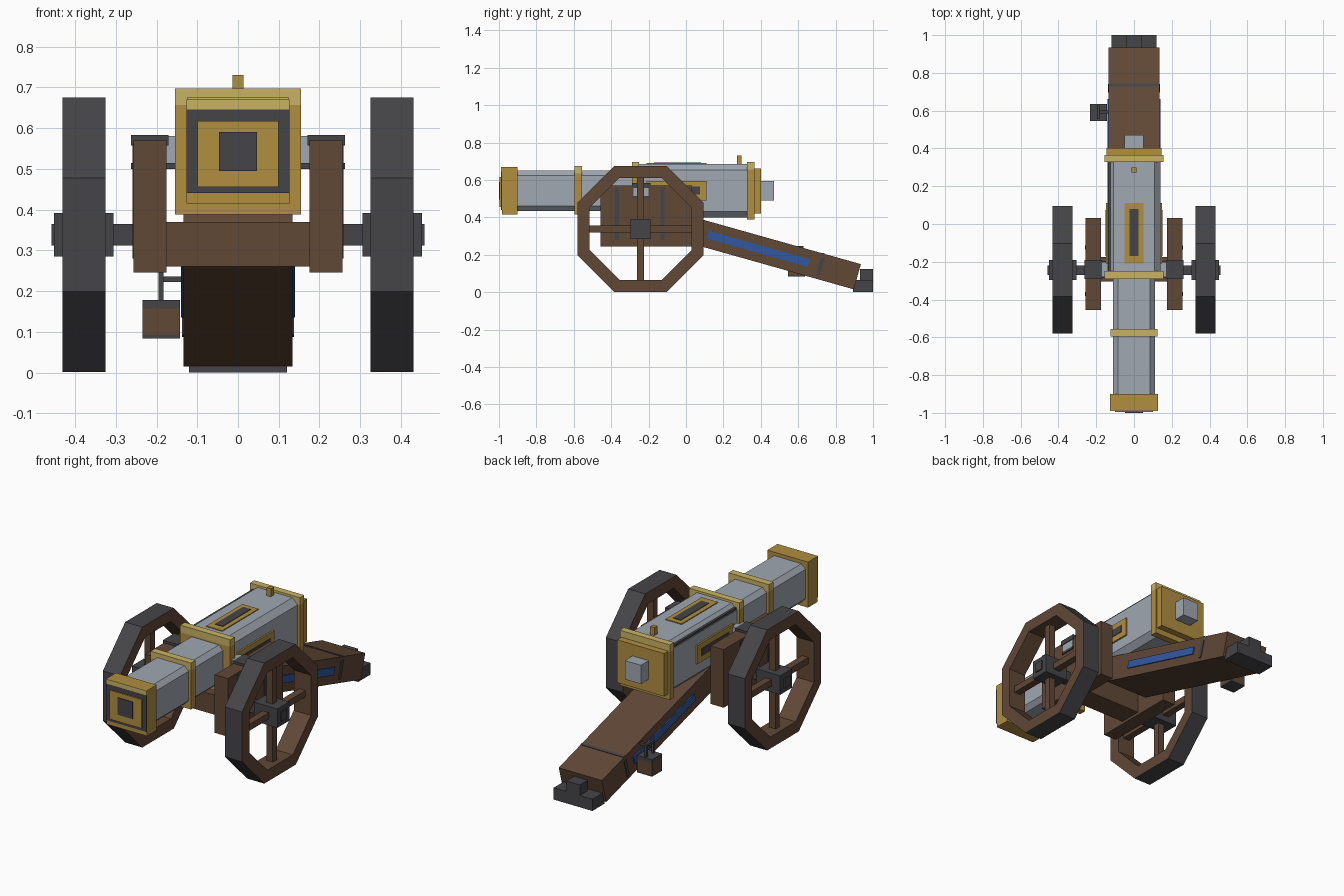
import bpy, bmesh
from math import sin, cos, pi, atan2
from mathutils import Matrix, Vector

cube = bpy.data.objects.get("Cube")
if cube:
    bpy.data.objects.remove(cube, do_unlink=True)


def material(name, rgb):
    lin = [((c / 255 + 0.055) / 1.055) ** 2.4 for c in rgb]
    m = bpy.data.materials.new(name)
    m.use_nodes = True
    m.diffuse_color = (*lin, 1)
    m.node_tree.nodes["Principled BSDF"].inputs["Base Color"].default_value = (*lin, 1)
    return m


wood = material("brown wood", (97, 72, 54))
iron = material("dark iron", (69, 69, 73))
steel = material("pale steel", (160, 168, 177))
gold = material("gold", (176, 142, 64))
pale_gold = material("pale gold", (201, 178, 100))
blue = material("blue paint", (49, 88, 162))


def finish(name, bm, *mats):
    bmesh.ops.recalc_face_normals(bm, faces=bm.faces[:])
    mesh = bpy.data.meshes.new(name)
    bm.to_mesh(mesh)
    bm.free()
    for m in mats:
        mesh.materials.append(m)
    ob = bpy.data.objects.new(name, mesh)
    bpy.context.collection.objects.link(ob)
    return ob


def box(name, x, y, z, mat, frame=Matrix()):
    """Block spanning the given (low, high) ranges, placed in a frame."""
    bm = bmesh.new()
    bmesh.ops.create_cube(bm, size=1)
    for v in bm.verts:
        v.co = frame @ Vector([(a + b) / 2 + c * (b - a) for c, (a, b) in zip(v.co, (x, y, z))])
    return finish(name, bm, mat)


def both(name, x, y, z, mat, frame=Matrix()):
    """The same block on both sides."""
    box("left_" + name, x, y, z, mat, frame)
    box("right_" + name, (-x[1], -x[0]), y, z, mat, frame)


def mid(w):
    return (-w, w)


def barrel(name, w, y, z, c, mat):
    """Square barrel section with chamfered edges."""
    z0, z1 = z
    ring = [(w, z0 + c), (w, z1 - c), (w - c, z1), (c - w, z1),
            (-w, z1 - c), (-w, z0 + c), (c - w, z0), (w - c, z0)]
    bm = bmesh.new()
    a, b = [[bm.verts.new((px, py, pz)) for px, pz in ring] for py in y]
    bm.faces.new(a)
    bm.faces.new(b)
    for i in range(8):
        j = (i + 1) % 8
        bm.faces.new((a[i], a[j], b[j], b[i]))
    return finish(name, bm, mat)


def collar(name, w, y, z):
    """Gold band with a paler top bar."""
    box(name, mid(w), y, (z[0], z[1] - 0.04), gold)
    box(name + "_top", mid(w), y, (z[1] - 0.04, z[1]), pale_gold)


# Barrel
barrel("front_barrel", 0.11, (-0.91, -0.25), (0.435, 0.65), 0.025, steel)
barrel("rear_barrel", 0.14, (-0.27, 0.34), (0.40, 0.685), 0.032, steel)
collar("front_collar", 0.125, (-0.595, -0.555), (0.415, 0.675))
collar("middle_collar", 0.155, (-0.29, -0.25), (0.388, 0.697))
collar("rear_collar", 0.155, (0.327, 0.365), (0.388, 0.697))
box("breech_plate", mid(0.145), (0.365, 0.402), (0.42, 0.66), gold)
box("breech_knob", mid(0.05), (0.40, 0.47), (0.49, 0.595), steel)
box("rear_sight", mid(0.013), (0.272, 0.298), (0.68, 0.73), gold)

# Muzzle
box("muzzle", mid(0.126), (-0.985, -0.9), (0.415, 0.67), gold)
box("muzzle_frame", mid(0.126), (-0.99, -0.985), (0.44, 0.645), iron)
box("muzzle_face", mid(0.1), (-0.996, -0.99), (0.455, 0.617), gold)
box("bore", mid(0.047), (-1.0, -0.996), (0.495, 0.59), iron)
box("muzzle_top_trim", mid(0.126), (-0.99, -0.985), (0.645, 0.67), pale_gold)

# Decorative panels on the top and sides of the rear barrel
box("top_panel", mid(0.05), (-0.21, 0.11), (0.68, 0.69), gold)
box("top_slot", mid(0.024), (-0.17, 0.08), (0.69, 0.693), iron)
both("side_panel", (0.135, 0.149), (-0.21, 0.11), (0.49, 0.595), gold)
both("side_slot", (0.149, 0.152), (-0.17, 0.075), (0.523, 0.565), iron)
box("barrel_strip", (-0.138, -0.116), (-0.25, 0.33), (0.655, 0.668), iron)

# Carriage cheeks, trunnions and caps
both("cheek", (0.175, 0.256), (-0.456, 0.032), (0.245, 0.57), wood)
both("trunnion", (0.13, 0.259), (-0.28, -0.2), (0.505, 0.58), steel)
both("trunnion_cap", (0.17, 0.263), (-0.29, -0.19), (0.557, 0.583), iron)
both("trunnion_strap", (0.15, 0.262), (-0.285, -0.195), (0.5, 0.514), iron)
for y in (-0.37, -0.125):
    both("cheek_band", (0.25, 0.259), (y - 0.011, y + 0.011), (0.28, 0.56), iron)
box("crossbeam", mid(0.18), (-0.305, -0.175), (0.26, 0.37), wood)
both("axle", (0.25, 0.458), (-0.27, -0.22), (0.312, 0.365), iron)


def wheel(side, sign):
    """Octagonal wooden rim with an iron tread, cross spokes and a hub."""
    place = Matrix.Translation((sign * 0.378, -0.243, 0.338))
    bm = bmesh.new()
    rings = []
    for i in range(8):
        t = pi / 8 + i * pi / 4
        rings.append([bm.verts.new(place @ Vector((x, r * cos(t), r * sin(t))))
                      for x, r in ((-0.053, 0.365), (0.053, 0.365), (0.053, 0.295), (-0.053, 0.295))])
    for i in range(8):
        a, b = rings[i], rings[(i + 1) % 8]
        for k in range(4):
            n = (k + 1) % 4
            f = bm.faces.new((a[k], a[n], b[n], b[k]))
            f.material_index = 1 if k == 0 else 0
    finish(side + "_wheel_rim", bm, wood, iron)
    box(side + "_upright_spoke", mid(0.02), mid(0.018), mid(0.28), wood, place)
    box(side + "_level_spoke", mid(0.02), mid(0.28), mid(0.018), wood, place)
    box(side + "_hub", mid(0.073), mid(0.053), mid(0.053), iron, place)


wheel("left", 1)
wheel("right", -1)

# Sloping trail, in a frame running down its centre line from the tail end
slope = atan2(0.235, 0.835)
trail = Matrix.Translation((0, 0.916, 0.0825)) @ Matrix.Rotation(-slope, 4, "X")
box("trail", mid(0.134), (-1.0, 0), mid(0.07), wood, trail)
both("trail_stripe", (0.132, 0.14), (-0.83, -0.27), mid(0.021), blue, trail)
both("trail_side_strap", (0.13, 0.138), (-0.215, -0.195), mid(0.05), iron, trail)
box("trail_top_strap", mid(0.134), (-0.215, -0.2), (0.068, 0.073), iron, trail)

# Tail foot
box("tail_foot", mid(0.12), (0.892, 1.0), (0, 0.066), iron)
box("tail_foot_block", mid(0.042), (0.93, 1.0), (0.06, 0.125), iron)

# Hanging bucket
bx, by = (-0.234, -0.142), (0.545, 0.635)
box("bucket", bx, by, (0.093, 0.157), wood)
box("bucket_rim", bx, by, (0.157, 0.178), iron)
box("bucket_base", bx, by, (0.083, 0.093), iron)
for y in (0.555, 0.615):
    box("bucket_handle_post", (-0.195, -0.183), (y, y + 0.012), (0.17, 0.245), iron)
box("bucket_handle_bar", (-0.195, -0.183), (0.555, 0.627), (0.235, 0.247), iron)
box("bucket_hook", (-0.195, -0.13), (0.585, 0.6), (0.222, 0.236), iron)
